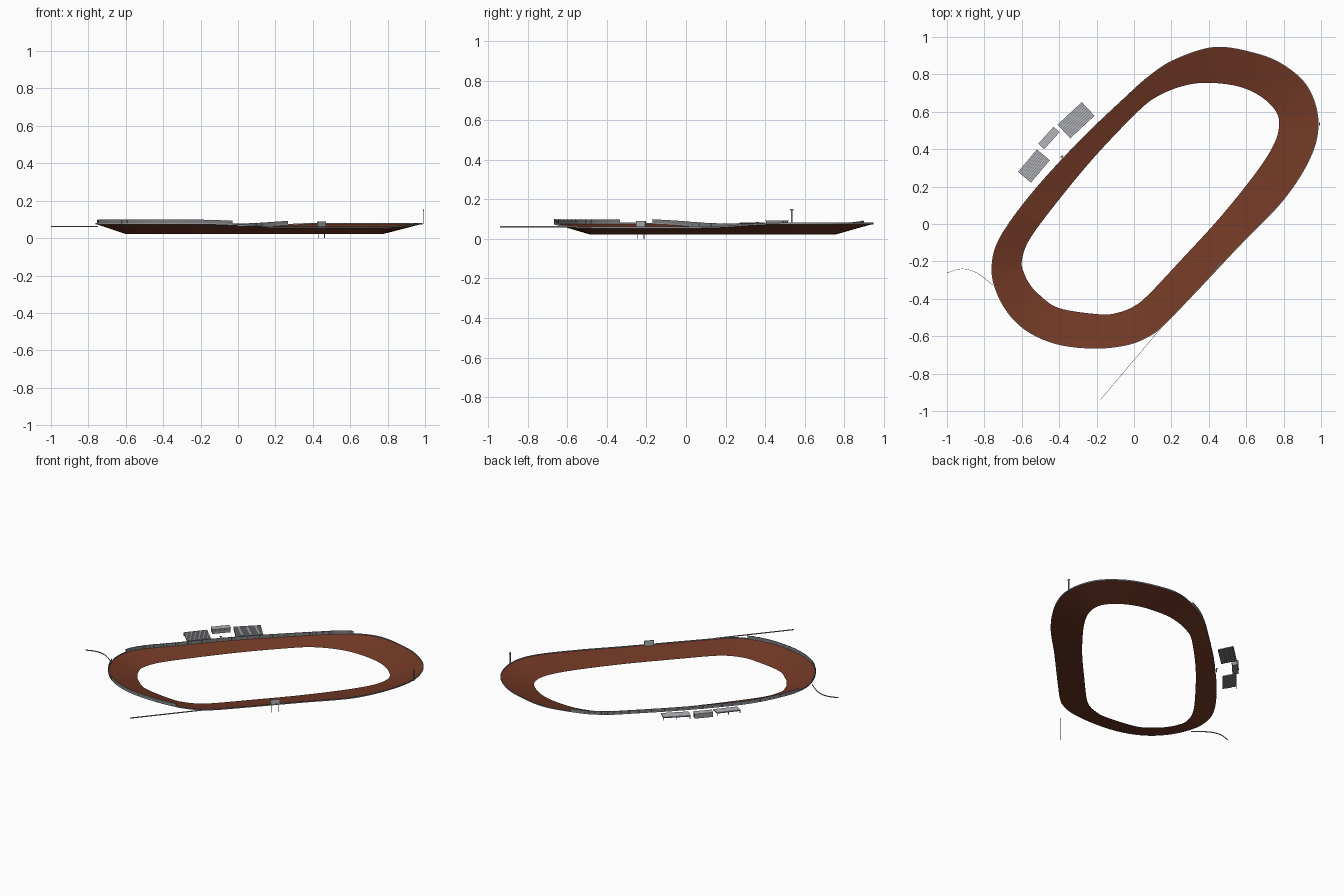
import bpy, bmesh, math
from mathutils import Vector, Matrix

cube = bpy.data.objects.get("Cube")
if cube:
    bpy.data.objects.remove(cube, do_unlink=True)


def material(name, colour):
    mat = bpy.data.materials.new(name)
    mat.use_nodes = True
    rgba = (*colour, 1)
    mat.diffuse_color = rgba
    mat.node_tree.nodes["Principled BSDF"].inputs["Base Color"].default_value = rgba
    return mat


CLAY = material("red clay", (0.17, 0.041, 0.019))
CONCRETE = material("concrete grey", (0.3, 0.3, 0.31))
FENCE = material("fence grey", (0.19, 0.2, 0.21))
SEAT = material("seat aluminium", (0.46, 0.47, 0.5))
FRAME = material("stand frame grey", (0.2, 0.21, 0.23))
ROOF = material("light grey", (0.45, 0.46, 0.48))


def finish(name, bm, *mats):
    mesh = bpy.data.meshes.new(name)
    bm.to_mesh(mesh)
    bm.free()
    for mat in mats:
        mesh.materials.append(mat)
    obj = bpy.data.objects.new(name, mesh)
    bpy.context.collection.objects.link(obj)
    return obj


def add_box(bm, centre, size, mat_index=0):
    matrix = Matrix.Translation(centre) @ Matrix.Diagonal((*size, 1))
    verts = bmesh.ops.create_cube(bm, size=1, matrix=matrix)["verts"]
    for face in {f for v in verts for f in v.link_faces}:
        face.material_index = mat_index


def place(obj, x, y, z=0, degrees=0):
    obj.location = (x, y, z)
    obj.rotation_euler.z = math.radians(degrees)


def spline(points, closed, steps=8):
    """Catmull-Rom samples through the points."""
    n = len(points)
    pick = (lambda i: points[i % n]) if closed else (lambda i: points[max(0, min(n - 1, i))])
    out = []
    for i in range(n if closed else n - 1):
        a, b, c, d = (Vector(pick(i + k)) for k in (-1, 0, 1, 2))
        for s in range(steps):
            t = s / steps
            out.append(0.5 * (2 * b + (c - a) * t + (2 * a - 5 * b + 4 * c - d) * t**2
                              + (3 * b - a - 3 * c + d) * t**3))
    if not closed:
        out.append(Vector(points[-1]))
    return out


def strip(name, low, high, mat, closed=False, thickness=0):
    """Sheet between two matching paths."""
    bm = bmesh.new()
    rows = [(bm.verts.new(p), bm.verts.new(q)) for p, q in zip(low, high)]
    pairs = list(zip(rows, rows[1:] + rows[:1]))
    for (a, b), (c, d) in pairs if closed else pairs[:-1]:
        bm.faces.new((a, b, d, c))
    obj = finish(name, bm, mat)
    if thickness:
        mod = obj.modifiers.new("thickness", "SOLIDIFY")
        mod.thickness, mod.offset = thickness, 0
    return obj


def raised(path, height):
    return [p + Vector((0, 0, height)) for p in path]


def rim_height(p):
    """Banking rises from the straights into the turns."""
    along = abs(p.x * 0.66 + p.y * 0.75 - 0.178)
    t = max(0, min(1, (along - 0.4) / 0.45))
    return 0.056 + 0.02 * t * t * (3 - 2 * t)


# Track outline: outer x, y and inner x, y, clockwise from the west end
OUTLINE = [
    (-.76, -.22, -.6, -.2), (-.715, -.07, -.56, -.085), (-.55, .16, -.425, .1),
    (-.3, .435, -.21, .36), (-.06, .665, .03, .61), (.08, .79, .14, .69),
    (.22, .88, .27, .74), (.43, .945, .4, .755), (.64, .915, .56, .735),
    (.8, .85, .68, .68), (.93, .73, .76, .6), (.985, .55, .775, .515),
    (.945, .36, .74, .41), (.8, .13, .645, .265), (.56, -.12, .46, .035),
    (.32, -.375, .24, -.205), (.16, -.54, .08, -.375), (.08, -.6, 0, -.44),
    (-.03, -.645, -.09, -.475), (-.2, -.665, -.185, -.483), (-.4, -.645, -.4, -.45),
    (-.56, -.58, -.505, -.38), (-.67, -.48, -.555, -.325), (-.74, -.35, -.587, -.265),
]
STEPS = 8
outer = [Vector((x, y, 0)) for x, y in spline([p[:2] for p in OUTLINE], True, STEPS)]
inner = [Vector((x, y, 0.022)) for x, y in spline([p[2:] for p in OUTLINE], True, STEPS)]
for p in outer:
    p.z = rim_height(p)

# Banked track surface
track = strip("track_surface", inner, outer, CLAY, closed=True)
for poly in track.data.polygons:
    poly.use_smooth = True
if track.data.polygons[0].normal.z < 0:
    track.data.flip_normals()

# Low wall around the whole rim
strip("outer_wall", raised(outer, -0.002), raised(outer, 0.006), CONCRETE, True, 0.003)

# Catch fences with posts
for name, start, end in (("main_catch_fence", 0.4, 6.3), ("turn_catch_fence", 18, 23.1)):
    path = outer[round(start * STEPS):round(end * STEPS) + 1]
    strip(name, raised(path, 0.006), raised(path, 0.023), FENCE, thickness=0.002)
    bm = bmesh.new()
    for p in path[::2]:
        add_box(bm, p + Vector((0, 0, 0.012)), (0.003, 0.003, 0.025))
    finish(name + "_posts", bm, FENCE)

# Walls beside the two access roads
ROADS = {
    "west_access_wall": [(-1, -.262), (-.92, -.24), (-.84, -.262), (-.75, -.33)],
    "south_access_wall": [(.15, -.55), (-.18, -.94)],
}
for name, points in ROADS.items():
    path = [Vector((x, y, 0.059)) for x, y in spline(points, False)]
    strip(name, path, raised(path, 0.007), CONCRETE, thickness=0.002)


# Grandstands: stepped rows with benches, rising away from the track
def grandstand(name, x, y, length, depth, degrees, rows=9):
    bm = bmesh.new()
    pitch = depth / rows
    for i in range(rows):
        across = (i + 0.5) * pitch - depth / 2
        top = 0.006 + 0.016 * i / (rows - 1)
        add_box(bm, (0, across, top - 0.003), (length, pitch, 0.006), 0)
        add_box(bm, (0, across + pitch * 0.1, top + 0.001), (length, pitch * 0.7, 0.002), 1)
    for end in (-0.48, 0, 0.48):
        add_box(bm, (end * length, depth * 0.46, 0.009), (0.004, 0.004, 0.018), 0)
    place(finish(name, bm, FRAME, SEAT), x, y, 0.058, degrees)


grandstand("north_grandstand", -0.31, 0.555, 0.177, 0.1, 43)
grandstand("south_grandstand", -0.535, 0.31, 0.156, 0.09, 50)

# Press building between the stands
bm = bmesh.new()
add_box(bm, (0, 0, 0.015), (0.118, 0.038, 0.03), 0)
add_box(bm, (0, 0, 0.0315), (0.122, 0.043, 0.003), 1)
add_box(bm, (0, -0.0195, 0.02), (0.108, 0.002, 0.01), 2)
place(finish("press_building", bm, CONCRETE, ROOF, FRAME), -0.455, 0.46, 0.06, 48)

# Starter platform beside the main straight
bm = bmesh.new()
add_box(bm, (0, 0, 0.014), (0.005, 0.005, 0.028))
add_box(bm, (0, 0, 0.026), (0.014, 0.01, 0.004))
place(finish("starter_platform", bm, CONCRETE), -0.385, 0.36, 0.057, 48)

# Scoreboard on two legs
bm = bmesh.new()
add_box(bm, (0, 0, 0.071), (0.062, 0.006, 0.038), 0)
for side in (-1, 1):
    add_box(bm, (side * 0.022, 0, 0.027), (0.003, 0.003, 0.054), 1)
place(finish("scoreboard", bm, ROOF, FENCE), 0.447, -0.228, 0, 47)

# Light mast at the east turn
bm = bmesh.new()
add_box(bm, (0, 0, 0.037), (0.003, 0.008, 0.074))
add_box(bm, (0, 0, 0.073), (0.004, 0.017, 0.008))
place(finish("light_mast", bm, CONCRETE), 0.992, 0.535, 0.075)
